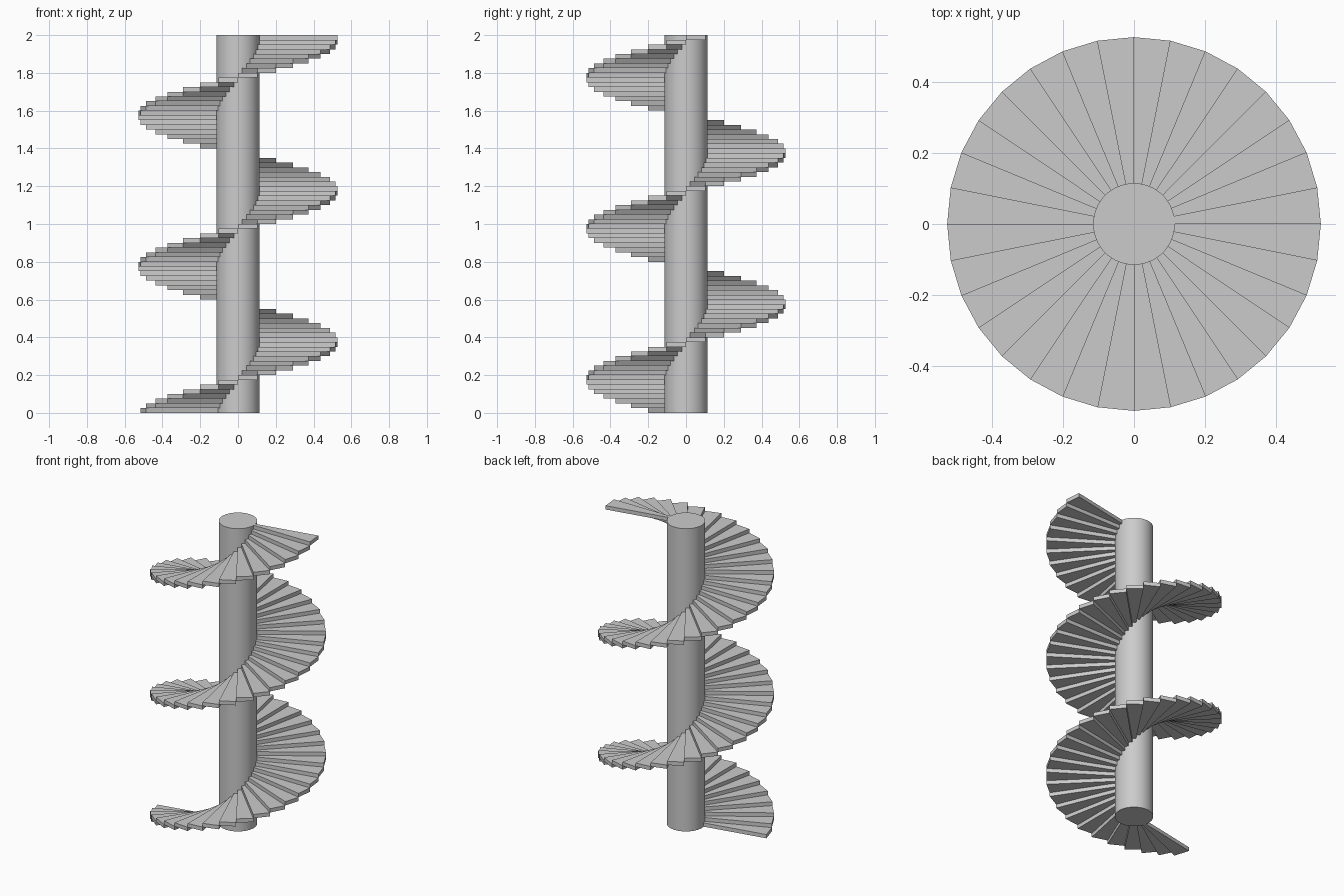
import bpy, bmesh
from math import sin, cos, radians

if "Cube" in bpy.data.objects:
    bpy.data.objects.remove(bpy.data.objects["Cube"])

HEIGHT = 2.0
STEPS = 80                 # two and a half turns
RISE = HEIGHT / STEPS
TURN = radians(360 / 32)   # angle of one wedge
START = radians(191.25)
R_IN, R_OUT = 0.112, 0.526


def add_wedge(bm, a0, a1, z0, z1):
    """One flat wedge-shaped tread."""
    plan = [(R_IN, a0), (R_OUT, a0), (R_OUT, a1), (R_IN, a1)]
    low, high = [[bm.verts.new((r * cos(a), r * sin(a), z)) for r, a in plan]
                 for z in (z0, z1)]
    bm.faces.new(low[::-1])
    bm.faces.new(high)
    for i in range(4):
        j = (i + 1) % 4
        bm.faces.new((low[i], low[j], high[j], high[i]))


# Spiral treads, rising counterclockwise
bm = bmesh.new()
for k in range(STEPS):
    a = START + k * TURN
    add_wedge(bm, a, a + TURN, k * RISE, (k + 1) * RISE)
mesh = bpy.data.meshes.new("spiral_steps")
bm.to_mesh(mesh)
bm.free()
steps = bpy.data.objects.new("spiral_steps", mesh)
bpy.context.collection.objects.link(steps)

# Central column
bpy.ops.mesh.primitive_cylinder_add(vertices=64, radius=0.115, depth=HEIGHT,
                                    location=(0, 0, HEIGHT / 2))
bpy.context.object.name = "central_column"
bpy.ops.object.shade_smooth_by_angle(angle=radians(30))
